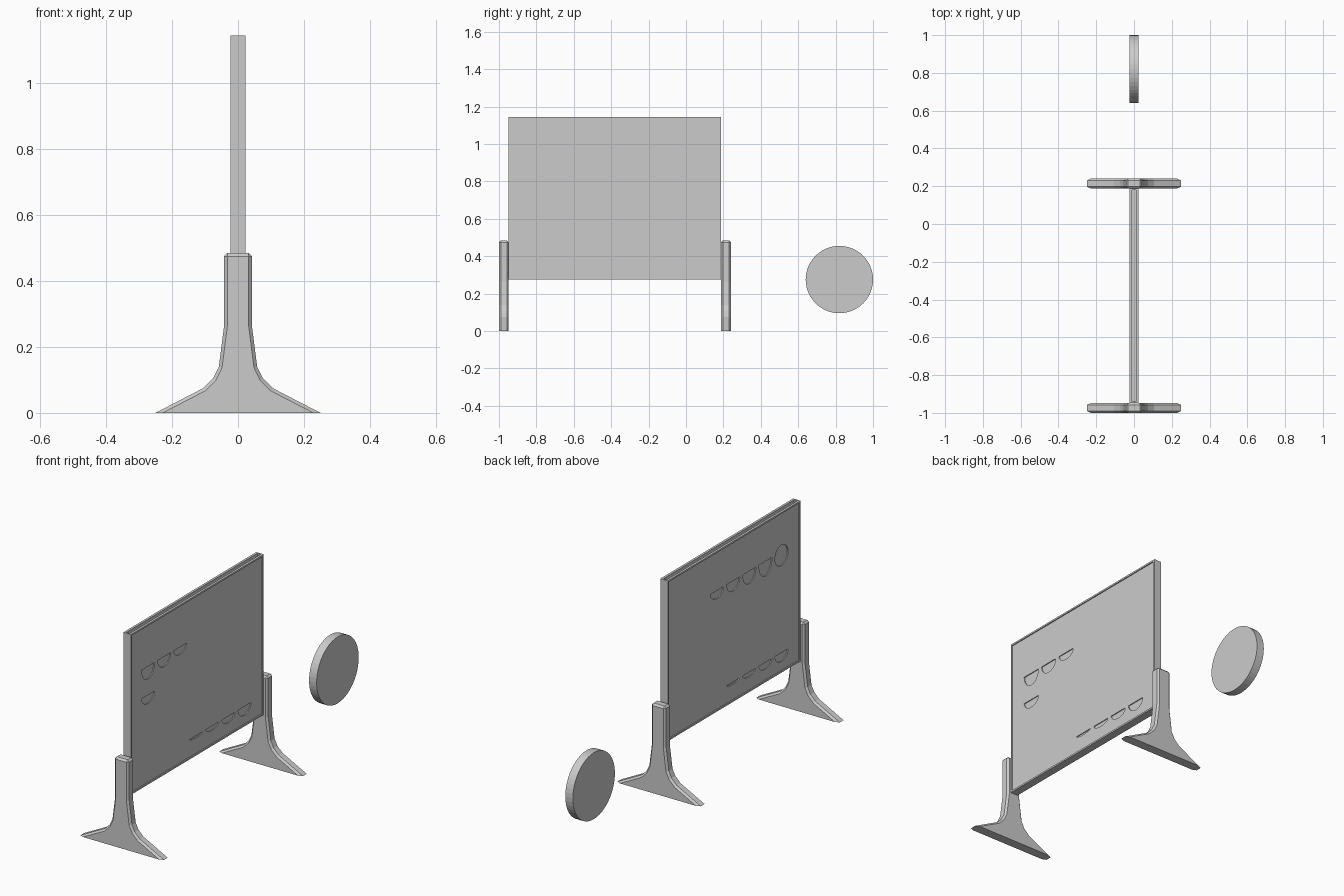
import bpy, bmesh, math
from mathutils import Vector

cube = bpy.data.objects.get("Cube")
if cube:
    bpy.data.objects.remove(cube, do_unlink=True)

GREY = (0.6, 0.6, 0.6, 1)
grey = bpy.data.materials.new("light grey plastic")
grey.use_nodes = True
grey.diffuse_color = GREY
grey.node_tree.nodes["Principled BSDF"].inputs["Base Color"].default_value = GREY


def finish(bm, name):
    bmesh.ops.recalc_face_normals(bm, faces=bm.faces)
    mesh = bpy.data.meshes.new(name)
    bm.to_mesh(mesh)
    bm.free()
    mesh.materials.append(grey)
    obj = bpy.data.objects.new(name, mesh)
    bpy.context.collection.objects.link(obj)
    return obj


def prism(bm, points, offset):
    """Extrude a closed outline along an offset and return the new side edges."""
    face = bm.faces.new([bm.verts.new(p) for p in points])
    out = bmesh.ops.extrude_face_region(bm, geom=[face], use_keep_orig=True)
    moved = [v for v in out["geom"] if isinstance(v, bmesh.types.BMVert)]
    bmesh.ops.translate(bm, verts=moved, vec=Vector(offset))


def box(name, x0, x1, y0, y1, z0, z1):
    bm = bmesh.new()
    prism(bm, [(x0, y0, z0), (x1, y0, z0), (x1, y1, z0), (x0, y1, z0)], (0, 0, z1 - z0))
    return finish(bm, name)


# Board dimensions
FRONT, BACK, BOTTOM, TOP = -0.948, 0.188, 0.275, 1.143
HALF, PANEL, SLOT, RIM = 0.0225, 0.017, 0.010, 0.009
PITCH, RADIUS = 0.1375, 0.056
MID = (FRONT + BACK) / 2

# Frame round the board, with an open slot along the top
box("front_board_end", -HALF, HALF, FRONT, FRONT + RIM, BOTTOM, TOP)
box("back_board_end", -HALF, HALF, BACK - RIM, BACK, BOTTOM, TOP)
box("board_floor", -HALF, HALF, FRONT + RIM, BACK - RIM, BOTTOM, BOTTOM + RIM)
for side, label in ((1, "left"), (-1, "right")):
    box(label + "_top_rim", side * SLOT, side * HALF,
        FRONT + RIM, BACK - RIM, TOP - RIM, TOP)

# Partial round recesses: column, height of the upper edge, depth of the curve
recesses = {
    1: [(0, 0.91, 0.07), (1, 0.91, 0.055), (2, 0.91, 0.04), (0, 0.755, 0.045)]
       + [(3 + i, 0.378, 0.012 + 0.012 * i) for i in range(4)],
    -1: [(1 + i, 0.925, 0.08 - 0.012 * i) for i in range(4)]
        + [(i, 0.378, 0.048 - 0.012 * i) for i in range(4)],
}


def recess_outline(x, column, z, depth, full=False):
    y = MID + (column - 3) * PITCH
    steps = 24 if full else 12
    sweep = math.tau if full else math.pi
    count = steps if full else steps + 1
    return [(x, y + RADIUS * math.cos(sweep * i / steps),
             z - depth * math.sin(sweep * i / steps)) for i in range(count)]


# Two side panels with the recesses cut in
for side, label in ((1, "left"), (-1, "right")):
    panel = box(label + "_panel", side * SLOT, side * PANEL,
                FRONT + RIM, BACK - RIM, BOTTOM + RIM, TOP - RIM)
    bm = bmesh.new()
    start, offset = side * (PANEL - 0.005), (side * 0.02, 0, 0)
    for column, z, depth in recesses[side]:
        prism(bm, recess_outline(start, column, z, depth), offset)
    if side < 0:
        prism(bm, recess_outline(start, 0, 0.905, RADIUS, True), offset)
    cutter = finish(bm, label + "_cutter")
    cutter.hide_render = True
    mod = panel.modifiers.new("recesses", "BOOLEAN")
    mod.operation, mod.solver, mod.object = "DIFFERENCE", "EXACT", cutter
    bpy.context.view_layer.objects.active = panel
    bpy.ops.object.modifier_apply(modifier=mod.name)
    bpy.data.objects.remove(cutter, do_unlink=True)

# Flared legs with chamfered edges
half = [(0.25, 0), (0.105, 0.075), (0.075, 0.105), (0.058, 0.14),
        (0.042, 0.265), (0.042, 0.484)]
outline = half + [(-x, z) for x, z in reversed(half)]
for name, y, depth in (("front_leg", -1, 0.052), ("back_leg", BACK, 0.052)):
    bm = bmesh.new()
    prism(bm, [(x, y, z) for x, z in outline], (0, depth, 0))
    bm.normal_update()
    chamfer = []
    for e in bm.edges:
        a, b = e.verts
        along = abs(a.co.y - b.co.y) > 0.01
        at_floor = max(a.co.z, b.co.z) < 0.01
        at_top = min(a.co.z, b.co.z) > 0.45
        if (along and at_top) or (not along and not at_floor):
            chamfer.append(e)
    bmesh.ops.bevel(bm, geom=chamfer, offset=0.010, segments=1,
                    affect="EDGES", clamp_overlap=True)
    finish(bm, name)

# Loose playing disc standing on edge behind the board
bm = bmesh.new()
ring = [(-HALF, 0.82 + 0.18 * math.cos(math.tau * i / 48),
         0.275 + 0.18 * math.sin(math.tau * i / 48)) for i in range(48)]
prism(bm, ring, (2 * HALF, 0, 0))
finish(bm, "playing_disc")
